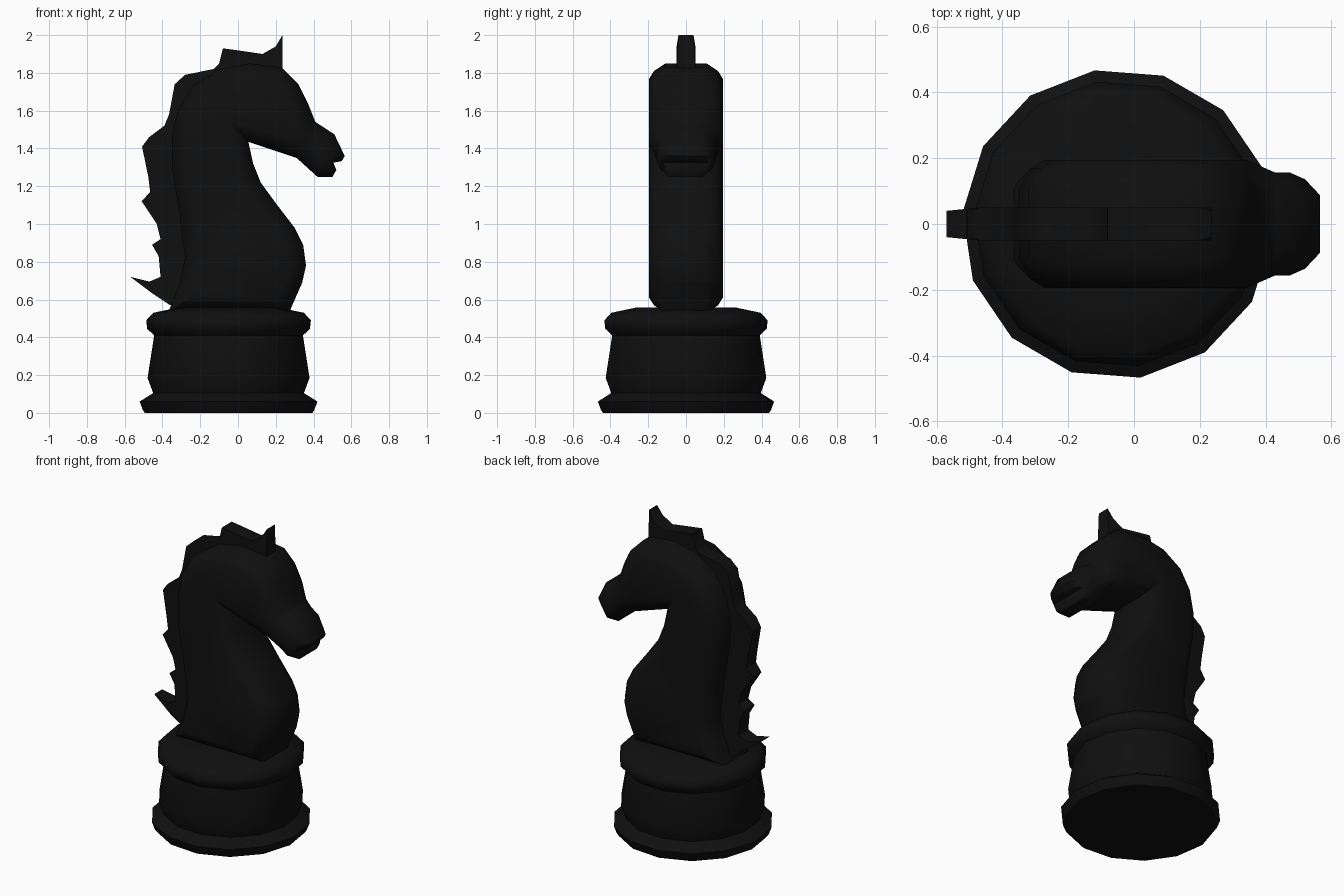
import bpy, bmesh, math
from mathutils import Vector

cube = bpy.data.objects.get("Cube")
if cube:
    bpy.data.objects.remove(cube, do_unlink=True)

black = bpy.data.materials.new("ebony_black")
black.use_nodes = True
black.diffuse_color = (0.005, 0.005, 0.005, 1)
black.node_tree.nodes["Principled BSDF"].inputs["Base Color"].default_value = black.diffuse_color


def finish(name, bm, angle=40):
    """Turn a bmesh into a smooth shaded object."""
    bmesh.ops.recalc_face_normals(bm, faces=bm.faces)
    mesh = bpy.data.meshes.new(name)
    bm.to_mesh(mesh)
    bm.free()
    ob = bpy.data.objects.new(name, mesh)
    bpy.context.collection.objects.link(ob)
    mesh.materials.append(black)
    bpy.ops.object.select_all(action='DESELECT')
    ob.select_set(True)
    bpy.context.view_layer.objects.active = ob
    bpy.ops.object.shade_smooth_by_angle(angle=math.radians(angle))
    return ob


def slab(outline, half):
    """Extrude an x-z outline to both sides of y = 0; returns its two caps."""
    bm = bmesh.new()
    front = bm.faces.new([bm.verts.new((x, -half, z)) for x, z in outline])
    out = bmesh.ops.extrude_face_region(bm, geom=[front], use_keep_orig=True)
    back = [g for g in out["geom"] if isinstance(g, bmesh.types.BMFace)][0]
    for v in back.verts:
        v.co.y = half
    bmesh.ops.recalc_face_normals(bm, faces=bm.faces)
    return bm, [front, back]


# Turned base: a fourteen-sided lathe
profile = [(0.445, 0), (0.455, 0.015), (0.472, 0.06), (0.40, 0.105), (0.43, 0.185),
           (0.395, 0.41), (0.432, 0.445), (0.437, 0.49), (0.40, 0.53), (0.27, 0.557)]
bm = bmesh.new()
SIDES = 14
rings = []
for r, z in profile:
    angles = [math.radians(98.5) + math.tau * i / SIDES for i in range(SIDES)]
    rings.append([bm.verts.new((r * math.cos(a) - 0.05, r * math.sin(a), z)) for a in angles])
for low, high in zip(rings, rings[1:]):
    for i in range(SIDES):
        j = (i + 1) % SIDES
        bm.faces.new((low[i], low[j], high[j], high[i]))
bm.faces.new(rings[0])
bm.faces.new(rings[-1])
finish("base", bm, 50)

# Neck and head: slab with rounded edges and a narrowed muzzle
body = [(-0.37, 0.53), (-0.31, 0.68), (-0.28, 0.82), (-0.31, 1.05), (-0.35, 1.3),
        (-0.35, 1.45), (-0.32, 1.6), (-0.24, 1.73), (-0.1, 1.82), (0.06, 1.85),
        (0.23, 1.83), (0.32, 1.74), (0.37, 1.64), (0.41, 1.54), (0.51, 1.475),
        (0.565, 1.36), (0.5, 1.25), (0.42, 1.25), (0.31, 1.35), (0.19, 1.39),
        (0.055, 1.435), (0.08, 1.32), (0.12, 1.22), (0.2, 1.11), (0.3, 0.98),
        (0.345, 0.89), (0.36, 0.78), (0.34, 0.69), (0.27, 0.53)]
bm, caps = slab(body, 0.11)
for step, rise in ((0.04, 0.06), (0.04, 0.025)):
    for cap in caps:
        bmesh.ops.inset_region(bm, faces=[cap], thickness=step, depth=0, use_even_offset=True)
        side = 1 if cap.calc_center_median().y > 0 else -1
        for v in cap.verts:
            v.co.y += side * rise
for x in (0.34, 0.43):
    bmesh.ops.bisect_plane(bm, geom=bm.verts[:] + bm.edges[:] + bm.faces[:],
                           plane_co=Vector((x, 0, 0)), plane_no=Vector((1, 0, 0)))
for v in bm.verts:
    if v.co.z > 1.2:
        t = min(max((v.co.x - 0.34) / 0.09, 0), 1)
        v.co.y *= 1 - 0.2 * t
bmesh.ops.triangulate(bm, faces=[f for f in bm.faces if len(f.verts) > 4])
horse = finish("neck_and_head", bm)

# Mouth: wedge cut into the muzzle
bm, _ = slab([(0.505, 1.325), (0.62, 1.345), (0.6, 1.25), (0.525, 1.275)], 0.3)
cutter = finish("mouth_cutter", bm)
cutter.hide_render = True
cut = horse.modifiers.new("mouth", 'BOOLEAN')
cut.operation = 'DIFFERENCE'
cut.object = cutter
cut.solver = 'EXACT'
bpy.context.view_layer.objects.active = horse
bpy.ops.object.modifier_apply(modifier=cut.name)
bpy.data.objects.remove(cutter, do_unlink=True)

# Mane: thin jagged crest with a forelock point
mane = [(-0.36, 0.57), (-0.45, 0.63), (-0.57, 0.72), (-0.47, 0.695), (-0.41, 0.72),
        (-0.42, 0.83), (-0.455, 0.89), (-0.41, 0.92), (-0.43, 1.0), (-0.51, 1.12),
        (-0.465, 1.17), (-0.475, 1.25), (-0.508, 1.41), (-0.47, 1.46), (-0.39, 1.52),
        (-0.365, 1.58), (-0.335, 1.74), (-0.28, 1.79), (-0.13, 1.82), (-0.1, 1.85),
        (-0.08, 1.93), (0.03, 1.915), (0.13, 1.9), (0.2, 1.94), (0.235, 2.0),
        (0.235, 1.81), (0.05, 1.8), (-0.2, 1.7), (-0.28, 1.4), (-0.22, 0.85), (-0.28, 0.57)]
bm, caps = slab(mane, 0.05)
for v in bm.verts:
    if v.co.z > 1.97 or v.co.x < -0.5:
        v.co.y *= 0.8
bmesh.ops.triangulate(bm, faces=caps)
finish("mane", bm)
